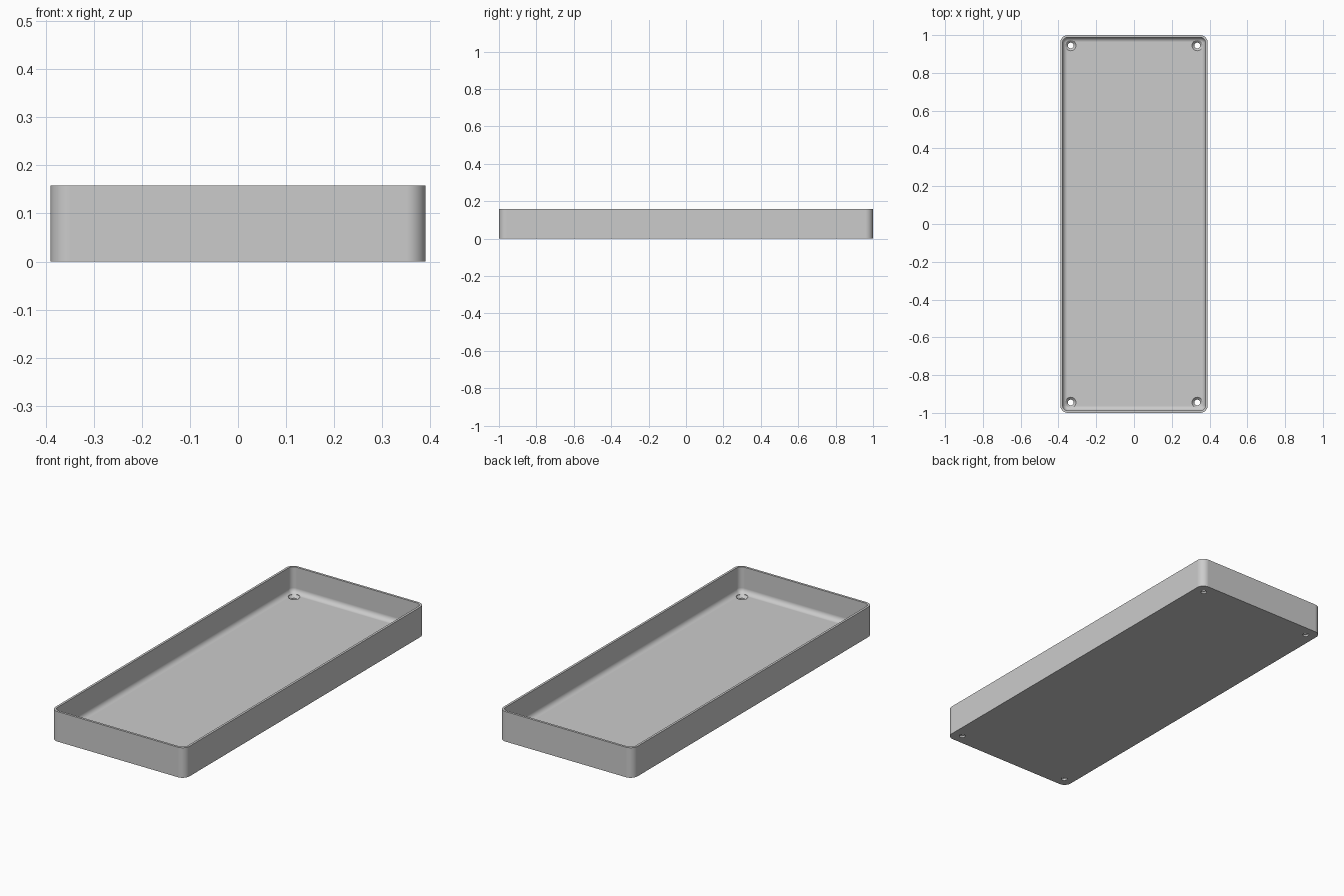
import bpy
import bmesh
from math import cos, sin, pi, radians

cube = bpy.data.objects.get("Cube")
if cube:
    bpy.data.objects.remove(cube, do_unlink=True)

# Overall sizes
HALF_X, HALF_Y, HEIGHT = 0.39, 1.0, 0.158
CORNER, WALL, FLOOR, FILLET = 0.04, 0.012, 0.022, 0.026
HOLE_X, HOLE_Y = 0.335, 0.945
STEPS = 10

grey = bpy.data.materials.new("plain grey")
grey.use_nodes = True
colour = (0.6, 0.6, 0.6, 1)
grey.diffuse_color = colour
grey.node_tree.nodes["Principled BSDF"].inputs["Base Color"].default_value = colour


def rounded_loop(bm, inset, z):
    """Rounded rectangle, shrunk inward by inset, at height z."""
    r = max(CORNER - inset, 0.0015)
    cx, cy = HALF_X - inset - r, HALF_Y - inset - r
    verts = []
    for k, (sx, sy) in enumerate([(1, 1), (-1, 1), (-1, -1), (1, -1)]):
        for i in range(STEPS + 1):
            a = (k + i / STEPS) * pi / 2
            verts.append(bm.verts.new((sx * cx + r * cos(a), sy * cy + r * sin(a), z)))
    return verts


def object_from(bm, name):
    bmesh.ops.recalc_face_normals(bm, faces=bm.faces)
    mesh = bpy.data.meshes.new(name)
    bm.to_mesh(mesh)
    bm.free()
    obj = bpy.data.objects.new(name, mesh)
    bpy.context.collection.objects.link(obj)
    mesh.materials.append(grey)
    return obj


# Tray shell: outside wall, rim, inside wall, filleted floor edge
stages = [(0, 0), (0, HEIGHT), (WALL, HEIGHT)]
for i in range(STEPS + 1):
    a = i / STEPS * pi / 2
    stages.append((WALL + FILLET * (1 - cos(a)), FLOOR + FILLET * (1 - sin(a))))

bm = bmesh.new()
loops = [rounded_loop(bm, inset, z) for inset, z in stages]
for low, high in zip(loops, loops[1:]):
    n = len(low)
    for i in range(n):
        j = (i + 1) % n
        bm.faces.new((low[i], low[j], high[j], high[i]))
bm.faces.new(loops[0])
bm.faces.new(loops[-1])
tray = object_from(bm, "tray")

# Countersunk screw holes, one lathe-like cutter per corner
profile = [(0.015, -0.02), (0.015, 0.009), (0.028, FLOOR), (0.028, FLOOR + 0.02)]
bm = bmesh.new()
sides = 32
for sx in (-1, 1):
    for sy in (-1, 1):
        rings = [[bm.verts.new((sx * HOLE_X + r * cos(2 * pi * i / sides),
                                sy * HOLE_Y + r * sin(2 * pi * i / sides), z))
                  for i in range(sides)] for r, z in profile]
        for low, high in zip(rings, rings[1:]):
            for i in range(sides):
                j = (i + 1) % sides
                bm.faces.new((low[i], low[j], high[j], high[i]))
        bm.faces.new(rings[0])
        bm.faces.new(rings[-1])
cutter = object_from(bm, "screw_hole_cutter")
cutter.hide_render = True

bpy.ops.object.select_all(action='DESELECT')
tray.select_set(True)
bpy.context.view_layer.objects.active = tray
cut = tray.modifiers.new("screw holes", 'BOOLEAN')
cut.operation = 'DIFFERENCE'
cut.solver = 'EXACT'
cut.object = cutter
bpy.ops.object.modifier_apply(modifier=cut.name)
bpy.data.objects.remove(cutter, do_unlink=True)

# Smooth fillets, flat floor and walls
bpy.ops.object.shade_smooth_by_angle(angle=radians(30))
weighted = tray.modifiers.new("flat panels", 'WEIGHTED_NORMAL')
weighted.keep_sharp = True
